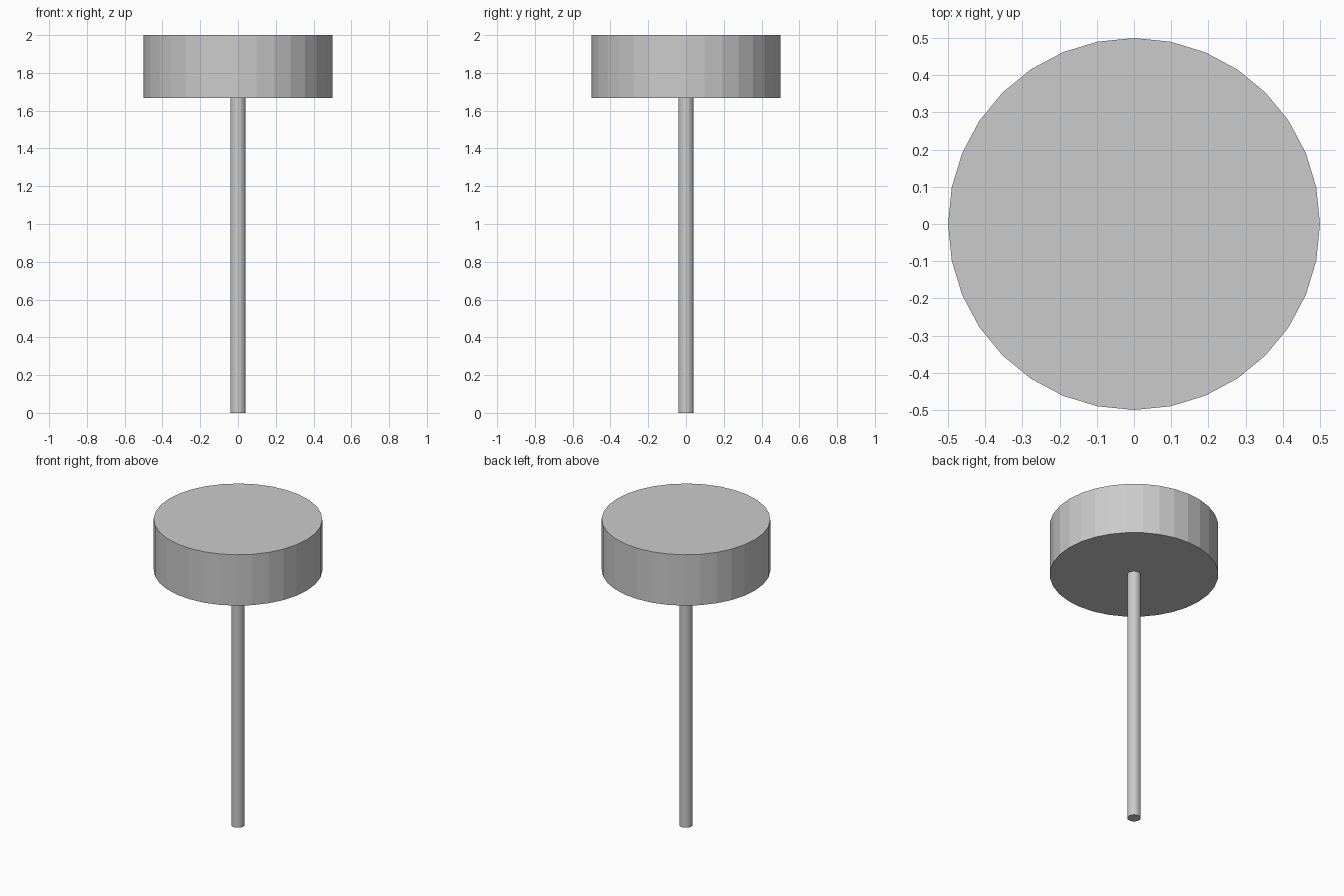
import bpy

if "Cube" in bpy.data.objects:
    bpy.data.objects.remove(bpy.data.objects["Cube"])

SIDES = 32


def cylinder(name, radius, z_bottom, z_top):
    bpy.ops.mesh.primitive_cylinder_add(
        vertices=SIDES, radius=radius, depth=z_top - z_bottom,
        location=(0, 0, (z_bottom + z_top) / 2))
    obj = bpy.context.object
    obj.name = name
    return obj


# Thin upright stem
cylinder("stem", 0.04, 0.0, 1.667)

# Wide drum-shaped head
cylinder("head", 0.5, 1.667, 2.0)
